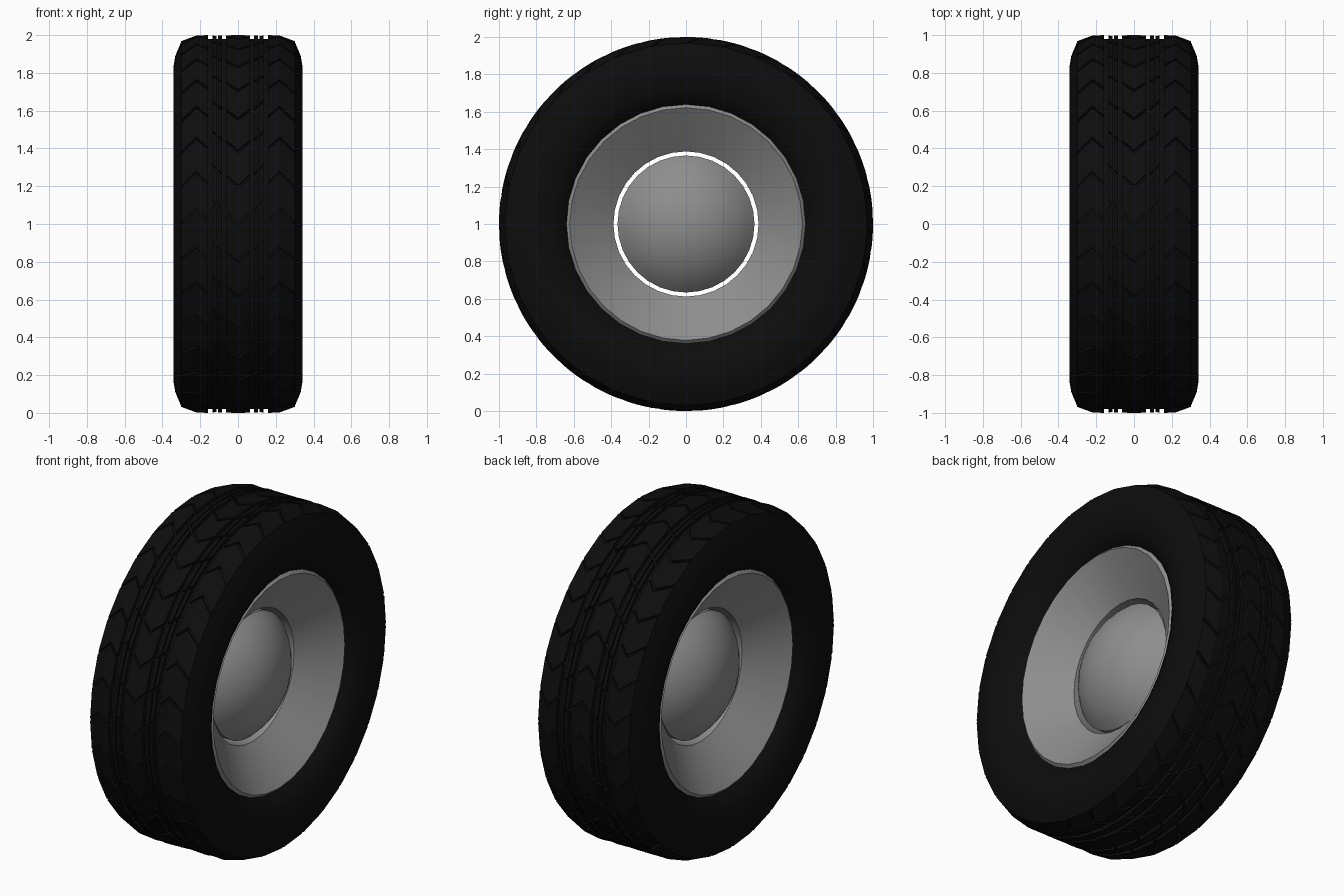
import bpy, bmesh, math

if "Cube" in bpy.data.objects:
    bpy.data.objects.remove(bpy.data.objects["Cube"])

SIDES = 32
STEP = 2 * math.pi / SIDES


def material(name, value):
    m = bpy.data.materials.new(name)
    m.diffuse_color = (value, value, value, 1)
    m.use_nodes = True
    m.node_tree.nodes["Principled BSDF"].inputs["Base Color"].default_value = m.diffuse_color
    return m


rubber = material("black rubber", 0.004)
metal = material("grey metal", 0.27)


def point(x, r, a):
    # wheel axis is x, angle 0 faces the front, 90 degrees is up
    return (x, -r * math.cos(a), 1 + r * math.sin(a))


def finish(bm, name, mat, smooth=None):
    bmesh.ops.recalc_face_normals(bm, faces=bm.faces)
    mesh = bpy.data.meshes.new(name)
    bm.to_mesh(mesh)
    bm.free()
    mesh.materials.append(mat)
    ob = bpy.data.objects.new(name, mesh)
    bpy.context.collection.objects.link(ob)
    if smooth:
        bpy.ops.object.select_all(action='DESELECT')
        ob.select_set(True)
        bpy.context.view_layer.objects.active = ob
        bpy.ops.object.shade_smooth_by_angle(angle=math.radians(smooth))
    return ob


def lathe(name, half, mat, closed=False, smooth=30):
    """Spin a half profile of (x, r), mirrored to the other side, about the axle."""
    profile = [(-x, r) for x, r in half] + [(x, r) for x, r in reversed(half)]
    bm = bmesh.new()
    rings = []
    for x, r in profile:
        if r == 0:
            rings.append([bm.verts.new((x, 0, 1))] * SIDES)
        else:
            rings.append([bm.verts.new(point(x, r, i * STEP)) for i in range(SIDES)])
    pairs = list(zip(rings, rings[1:]))
    if closed:
        pairs.append((rings[-1], rings[0]))
    for a, b in pairs:
        for i in range(SIDES):
            j = (i + 1) % SIDES
            bm.faces.new(dict.fromkeys((a[i], a[j], b[j], b[i])))
    return finish(bm, name, mat, smooth)


# Tyre body: bead, sidewall, shoulder and the floor of the tread grooves
lathe("tyre", [(0.25, 0.635), (0.29, 0.665), (0.322, 0.72), (0.338, 0.78), (0.342, 0.83),
               (0.332, 0.89), (0.30, 0.966), (0.292, 0.955), (0.225, 0.98)], rubber, smooth=35)

# Rim: bevelled lip, deep cone and the central bore
lathe("rim", [(0.25, 0.645), (0.272, 0.622), (0.10, 0.388)], metal)

# Hub: a domed cap on both sides with a clear gap to the rim
ball, edge, base = 0.478, math.radians(50), 0.08
cap = [(base + ball * (math.cos(edge * k / 8) - math.cos(edge)), ball * math.sin(edge * k / 8))
       for k in range(9)]
lathe("hub", cap, metal, smooth=40)


# Tread ribs: columns of (x, surface radius, angular offset of the chevron in degrees)
GAP = 0.009
centre = [(-0.064, 1.0, 3.4), (0, 1.0, 0), (0.064, 1.0, 3.4)]
thin_a = [(0.085, 1.0, 3.8), (0.106, 1.0, 5.0)]
thin_b = [(0.114, 1.0, 5.5), (0.135, 1.0, 6.7)]
outer = [(0.160, 1.0, 0.9), (0.220, 1.0, 4.5), (0.301, 0.968, 0.3)]


def tread(name, columns, side=1):
    bm = bmesh.new()
    for k in range(SIDES):
        sections = []
        for x, r, off in columns:
            lo = k * STEP + math.radians(off) + GAP
            hi = lo + STEP - 2 * GAP
            sections.append([bm.verts.new(point(side * x, rr, a)) for rr, a in
                             ((r, lo), (r, hi), (r - 0.035, hi), (r - 0.035, lo))])
        for a, b in zip(sections, sections[1:]):
            for i in range(4):
                j = (i + 1) % 4
                bm.faces.new((a[i], a[j], b[j], b[i]))
        bm.faces.new(sections[0])
        bm.faces.new(sections[-1])
    finish(bm, name, rubber)


tread("tread_centre", centre)
for side, label in ((1, "right"), (-1, "left")):
    tread("tread_inner_rib_" + label, thin_a, side)
    tread("tread_middle_rib_" + label, thin_b, side)
    tread("tread_shoulder_" + label, outer, side)
